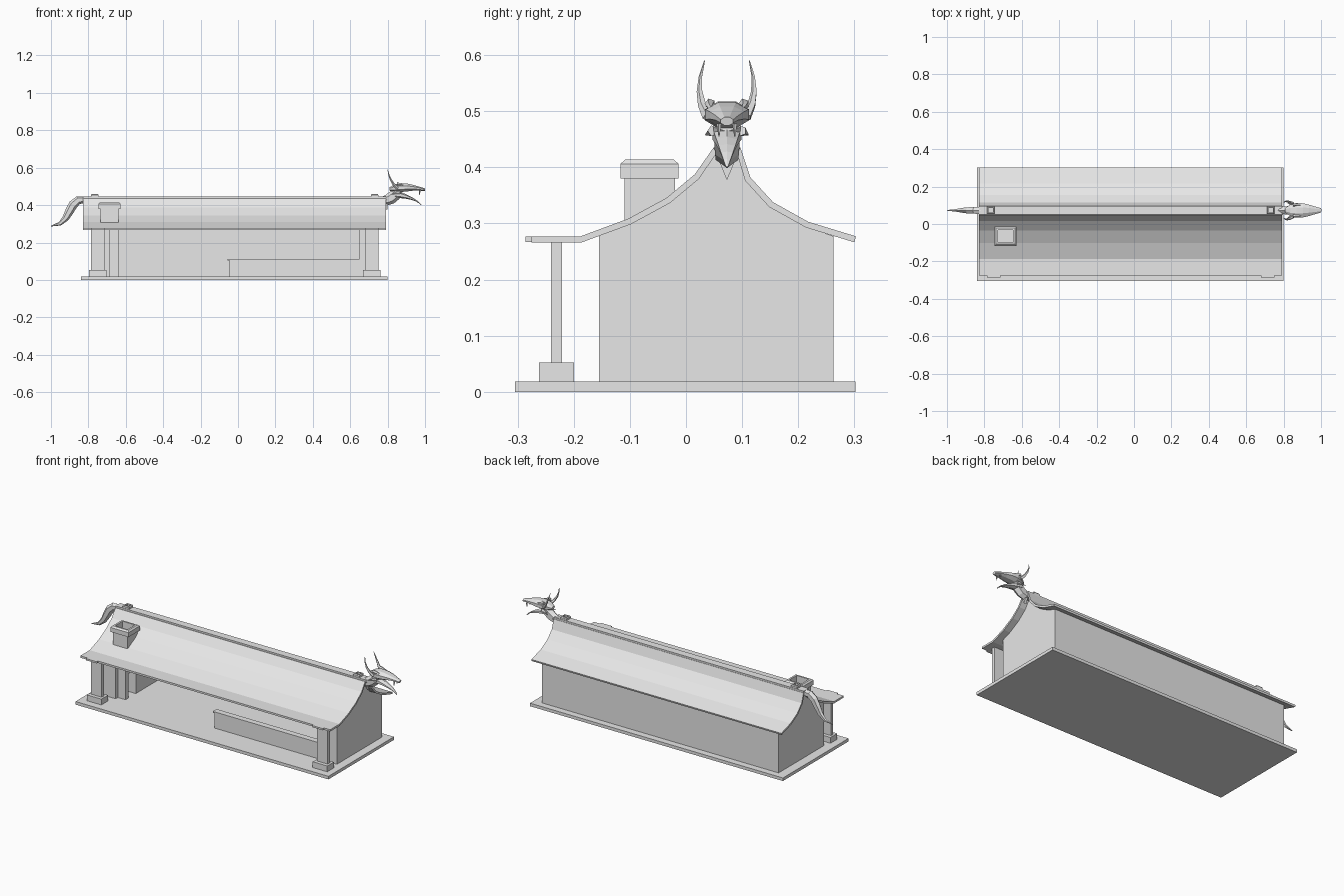
import bpy
import bmesh
import math
from mathutils import Vector

default_cube = bpy.data.objects.get("Cube")
if default_cube:
    bpy.data.objects.remove(default_cube, do_unlink=True)

# Single material
colour = (.8, .8, .8, 1)
grey = bpy.data.materials.new("plain grey")
grey.use_nodes = True
grey.diffuse_color = colour
grey.node_tree.nodes["Principled BSDF"].inputs["Base Color"].default_value = colour

# Shared levels and edges of the hall
FLOOR, EAVE, RIDGE = .018, .277, .435
HALL_RIGHT, HALL_LEFT = -.785, .75
HALL_FRONT, HALL_BACK = -.155, .263
ROOF_ENDS = (-.83, .79)
RIDGE_Y = .073
RIDGE_HALF = .024
WALL = .02


def finish(name, bm):
    bmesh.ops.recalc_face_normals(bm, faces=bm.faces)
    mesh = bpy.data.meshes.new(name)
    bm.to_mesh(mesh)
    bm.free()
    mesh.materials.append(grey)
    result = bpy.data.objects.new(name, mesh)
    bpy.context.collection.objects.link(result)
    return result


def bridge(bm, rings):
    """Join successive closed rings of vertices and cap both ends."""
    for lower, upper in zip(rings, rings[1:]):
        for i in range(len(lower)):
            bm.faces.new((lower[i - 1], lower[i], upper[i], upper[i - 1]))
    bm.faces.new(rings[0])
    bm.faces.new(rings[-1])


def prism(name, outline, ends):
    """Extrude a (y, z) outline along x between two ends."""
    bm = bmesh.new()
    bridge(bm, [[bm.verts.new((x, y, z)) for y, z in outline] for x in ends])
    return finish(name, bm)


def box(name, xs, ys, zs):
    (front, back), (low, high) = ys, zs
    return prism(name, [(front, low), (back, low), (back, high), (front, high)], xs)


def around(centre, half):
    return centre - half, centre + half


def turned_square(name, x, y, rings):
    """Stack of rectangles given as (half width, half depth, height)."""
    bm = bmesh.new()
    corners = ((-1, -1), (1, -1), (1, 1), (-1, 1))
    bridge(bm, [[bm.verts.new((x + sx * width, y + sy * depth, z)) for sx, sy in corners]
                for width, depth, z in rings])
    return finish(name, bm)


def bezier(controls, t):
    points = [Vector(c) for c in controls]
    while len(points) > 1:
        points = [a.lerp(b, t) for a, b in zip(points, points[1:])]
    return points[0]


def curve(controls, steps):
    return [bezier(controls, i / steps) for i in range(steps + 1)]


def horn_tube(name, path, sizes, steps=6, sides=6):
    """Sweep an oval along a curve; its (half width, half height) follows sizes."""
    bm = bmesh.new()
    points = curve(path, steps)
    rings = []
    for i, (point, size) in enumerate(zip(points, curve(sizes, steps))):
        tangent = (points[min(i + 1, steps)] - points[max(i - 1, 0)]).normalized()
        up = tangent.cross(Vector((0, 1, 0))).normalized()
        side = up.cross(tangent)
        angles = [math.tau * (k + .5) / sides for k in range(sides)]
        rings.append([bm.verts.new(point + side * size.x * math.cos(a) + up * size.y * math.sin(a))
                      for a in angles])
    bridge(bm, rings)
    return finish(name, bm)


# Floor slab
box("base_slab", (-.84, .8), (-.305, .302), (0, FLOOR))

# Hall walls, open along the middle of the front
wall_height = (FLOOR, EAVE)
hall_length = (HALL_RIGHT, HALL_LEFT)
hall_depth = (HALL_FRONT, HALL_BACK)
front_depth = (HALL_FRONT, HALL_FRONT + WALL)
box("back_wall", hall_length, (HALL_BACK - WALL, HALL_BACK), wall_height)
box("left_end_wall", (HALL_LEFT - WALL, HALL_LEFT), hall_depth, wall_height)
box("right_end_wall", (HALL_RIGHT, HALL_RIGHT + WALL), hall_depth, wall_height)
box("front_wall_left", (.65, HALL_LEFT), front_depth, wall_height)
box("front_wall_right", (HALL_RIGHT, -.685), front_depth, wall_height)
box("front_lintel", hall_length, front_depth, (EAVE - .01, EAVE + .01))

# Partition with a doorway
partition = (-.685, -.635)
door = (-.105, -.04)
box("partition_jamb", partition, (HALL_FRONT + WALL, door[0]), wall_height)
box("partition_wall", partition, (door[1], HALL_BACK - WALL), wall_height)
box("partition_header", partition, door, (.16, EAVE))

# Low counter across the opening
counter_top = .105
box("counter_front", (-.045, .65), front_depth, (FLOOR, counter_top))
box("counter_top", (-.055, .65), (HALL_FRONT, -.12), (counter_top, counter_top + .008))

# Swept roof: flat porch eave, concave slopes, flat ridge
front_slope = curve([(-.188, EAVE), (0, .335), (RIDGE_Y - RIDGE_HALF, RIDGE)], 4)
back_slope = curve([(RIDGE_Y + RIDGE_HALF, RIDGE), (.11, .32), (.303, EAVE)], 4)
roof_line = [Vector((-.275, EAVE))] + front_slope + back_slope
bm = bmesh.new()
pairs = [[bm.verts.new((x, p.x, p.y)) for x in ROOF_ENDS] for p in roof_line]
for (a, b), (c, d) in zip(pairs, pairs[1:]):
    bm.faces.new((a, b, d, c))
roof = finish("roof", bm)
if roof.data.polygons[0].normal.z < 0:
    roof.data.flip_normals()
shell = roof.modifiers.new("thickness", "SOLIDIFY")
shell.thickness = .011
shell.offset = -1

# Gable panels follow the roof line just inside its shell
gable = [(p.x, p.y - .01) for p in roof_line if HALL_FRONT < p.x < HALL_BACK]
gable = [(HALL_FRONT, EAVE)] + gable + [(HALL_BACK, EAVE)]
prism("left_gable", gable, (HALL_LEFT - WALL, HALL_LEFT))
prism("right_gable", gable, (HALL_RIGHT, HALL_RIGHT + WALL))
box("ridge_cap", ROOF_ENDS, around(RIDGE_Y, RIDGE_HALF - .002), (RIDGE - .015, RIDGE + .01))

# Porch posts, plinths, beam ends and ridge vents
for side, post_x, vent_x in (("right", -.75, -.765), ("left", .715, .73)):
    post_width = around(post_x, .035)
    box(side + "_porch_post", post_width, around(-.231, .01), (FLOOR, EAVE - .01))
    box(side + "_post_plinth", around(post_x, .047), around(-.231, .031), (FLOOR, .052))
    box(side + "_beam_end", post_width, (-.286, -.27), (EAVE - .01, EAVE))
    turned_square(side + "_ridge_vent", vent_x, RIDGE_Y,
                  [(half, half, RIDGE + rise) for half, rise in
                   ((.02, 0), (.02, .02), (.016, .025), (.012, .025), (.012, .01))])

# Chimney with a chamfered, hollow cap
stem, cap, rim, flue = (.048, .045), (.059, .052), (.051, .043), (.04, .034)
turned_square("chimney", -.687, -.065,
              [(*section, z) for section, z in
               ((stem, .29), (stem, .38), (cap, .38), (cap, .406),
                (rim, .414), (flue, .414), (flue, .36))])


def on_axis(*points):
    return [(x, RIDGE_Y, z) for x, z in points]


# Carved tail, neck, head and jaw along the ridge line
horn_tube("tail", on_axis((-.81, .43), (-.92, .45), (-.88, .29), (-1, .288)),
          [(.022, .015), (.02, .035), (.015, .02), (.002, .002)])
horn_tube("neck", on_axis((.77, .425), (.82, .42), (.86, .48)),
          [(.022, .02), (.024, .04), (.028, .026)], steps=4)
horn_tube("upper_head", on_axis((.81, .485), (.9, .505), (1, .482)),
          [(.015, .01), (.07, .045), (.03, .01), (.012, .008)], sides=8)
horn_tube("lower_jaw", on_axis((.835, .46), (.95, .44), (.98, .4)),
          [(.03, .022), (.018, .002), (.002, .002)])
prism("neck_shield", [(RIDGE_Y - RIDGE_HALF, RIDGE), (RIDGE_Y, .377),
                      (RIDGE_Y + RIDGE_HALF, RIDGE)], (.785, .8))

# Paired horns, brows, cheek fins and fangs: path offsets and root thickness
paired_parts = {
    "horn": ([(.85, .034, .49), (.81, .06, .53), (.8, .04, .59)], .01),
    "brow": ([(.85, .03, .513), (.88, .033, .51), (.91, .024, .5)], .01),
    "cheek_fin": ([(.865, .025, .465), (.82, .038, .458)], .01),
    "fang": ([(.972, .014, .478), (.97, .014, .455)], .005),
}
for part, (path, thickness) in paired_parts.items():
    for label, sign in (("front_", -1), ("back_", 1)):
        horn_tube(label + part, [(x, RIDGE_Y + sign * y, z) for x, y, z in path],
                  [(thickness, thickness), (.001, .001)], steps=4, sides=5)
